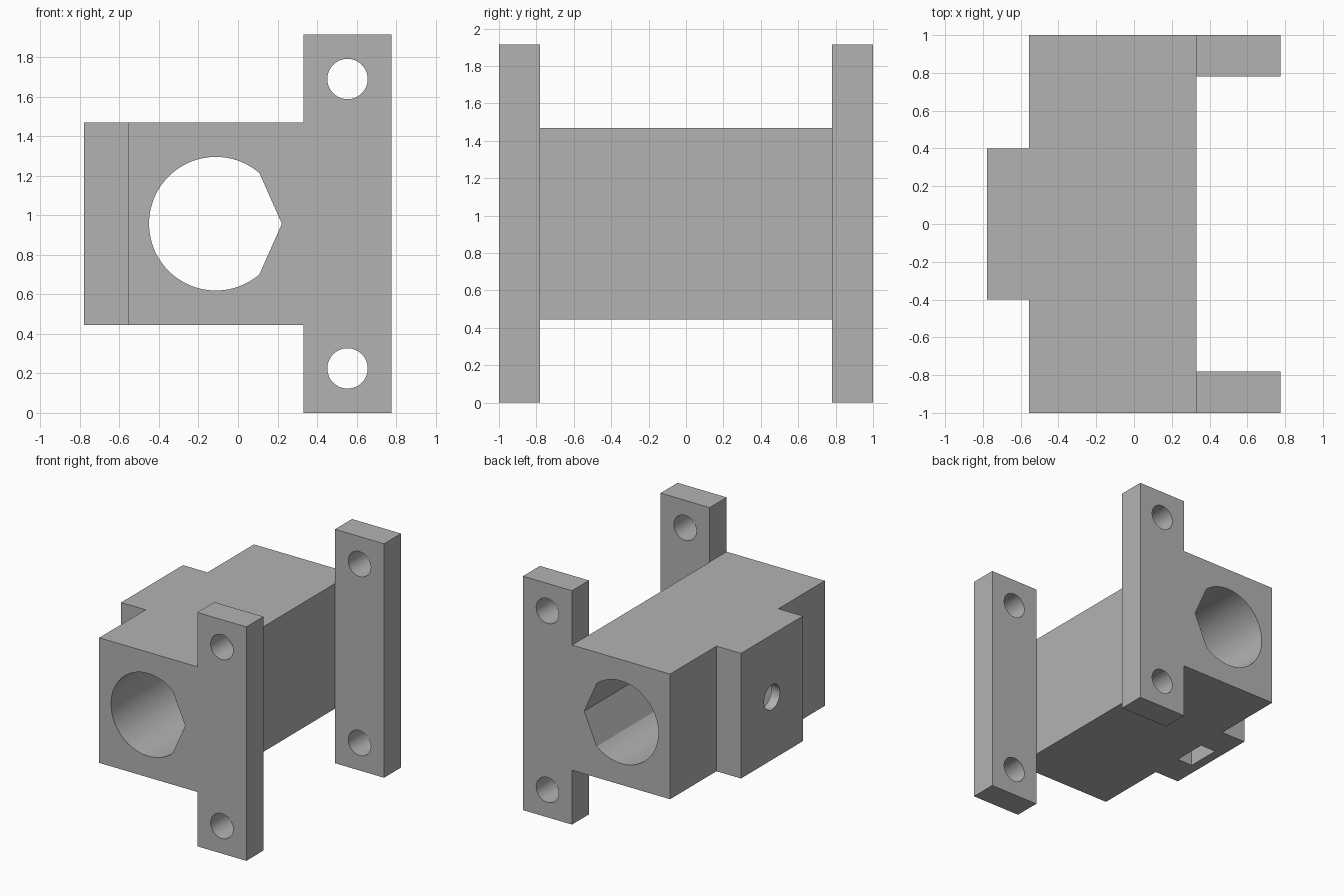
import bpy
import bmesh
from math import cos, sin, pi, radians
from mathutils import Matrix, Vector

cube = bpy.data.objects.get("Cube")
if cube:
    bpy.data.objects.remove(cube, do_unlink=True)

grey = bpy.data.materials.new("plain grey")
grey.use_nodes = True
colour = (0.45, 0.45, 0.45, 1)
grey.diffuse_color = colour
grey.node_tree.nodes["Principled BSDF"].inputs["Base Color"].default_value = colour

HEIGHT = 1.914
MID = HEIGHT / 2            # height of the bore axis
HALF = 0.512                # half height of the body
SIDE, STEP, BACK = -0.556, 0.332, 0.776
BOSS = -0.778
BORE_X, BORE_R = -0.112, 0.338
HOLE_R = 0.102

# Axes for extruding a profile along x, y or z
ALONG = {
    "x": Matrix(((0, 0, 1), (1, 0, 0), (0, 1, 0))),
    "y": Matrix(((1, 0, 0), (0, 0, -1), (0, 1, 0))),
    "z": Matrix.Identity(3),
}


def prism(name, outline, axis, start, end):
    """Solid made by extruding a 2D outline along one axis."""
    bm = bmesh.new()
    turn = ALONG[axis]
    sign = -1 if axis == "y" else 1
    face = bm.faces.new([bm.verts.new(turn @ Vector((a, b, sign * start))) for a, b in outline])
    top = bmesh.ops.extrude_face_region(bm, geom=[face])["geom"]
    shift = turn @ Vector((0, 0, sign * (end - start)))
    bmesh.ops.translate(bm, vec=shift, verts=[v for v in top if isinstance(v, bmesh.types.BMVert)])
    bmesh.ops.recalc_face_normals(bm, faces=bm.faces)
    mesh = bpy.data.meshes.new(name)
    bm.to_mesh(mesh)
    bm.free()
    mesh.materials.append(grey)
    obj = bpy.data.objects.new(name, mesh)
    bpy.context.collection.objects.link(obj)
    return obj


def combine(target, tool, operation):
    """Apply a boolean and discard the tool."""
    tool.hide_render = True
    mod = target.modifiers.new(operation, "BOOLEAN")
    mod.operation, mod.solver, mod.object = operation, "EXACT", tool
    with bpy.context.temp_override(object=target, active_object=target):
        bpy.ops.object.modifier_apply(modifier=mod.name)
    bpy.data.objects.remove(tool, do_unlink=True)


def arc(cx, cy, r, first=0, last=2 * pi, n=64, closed=True):
    steps = n if closed else n - 1
    return [(cx + r * cos(first + (last - first) * i / steps),
             cy + r * sin(first + (last - first) * i / steps)) for i in range(n)]


# Plan shape: body, side boss and the two flanges
plan_half = [(BACK, 1), (SIDE, 1), (SIDE, 0.4), (BOSS, 0.4)]
inner_half = [(STEP - 0.002, 0.78), (BACK, 0.78)]
plan = plan_half + [(x, -y) for x, y in reversed(plan_half)]
plan += [(x, -y) for x, y in reversed(inner_half)] + inner_half
bracket = prism("bracket", plan, "z", -0.2, HEIGHT + 0.2)

# Front shape: body with tall mounting tabs
front_half = [(1, HEIGHT), (STEP, HEIGHT), (STEP, MID + HALF), (-1, MID + HALF)]
front = front_half + [(x, HEIGHT - z) for x, z in reversed(front_half)]
combine(bracket, prism("front_shape", front, "y", -1.2, 1.2), "INTERSECT")

# Bore with a pointed side
corner = radians(49.4)
bore = [(0.222, MID)] + arc(BORE_X, MID, BORE_R, corner, 2 * pi - corner, 72, False)
combine(bracket, prism("bore_cutter", bore, "y", -1.2, 1.2), "DIFFERENCE")

# Mounting holes through both flanges
for z in (0.225, HEIGHT - 0.225):
    combine(bracket, prism("hole_cutter", arc(0.554, z, HOLE_R, n=48), "y", -1.2, 1.2), "DIFFERENCE")

# Clamping screw hole and its nut slot, open at the bottom
combine(bracket, prism("screw_cutter", arc(0, MID, HOLE_R, n=48), "x", -1, BORE_X), "DIFFERENCE")
slot = [(-0.7, -0.14), (-0.56, -0.14), (-0.56, 0.14), (-0.7, 0.14)]
combine(bracket, prism("slot_cutter", slot, "z", 0.2, MID + 0.15), "DIFFERENCE")

# Smooth bores with sharp edges
bpy.ops.object.select_all(action="DESELECT")
bracket.select_set(True)
bpy.context.view_layer.objects.active = bracket
bpy.ops.object.shade_smooth_by_angle(angle=radians(20))
